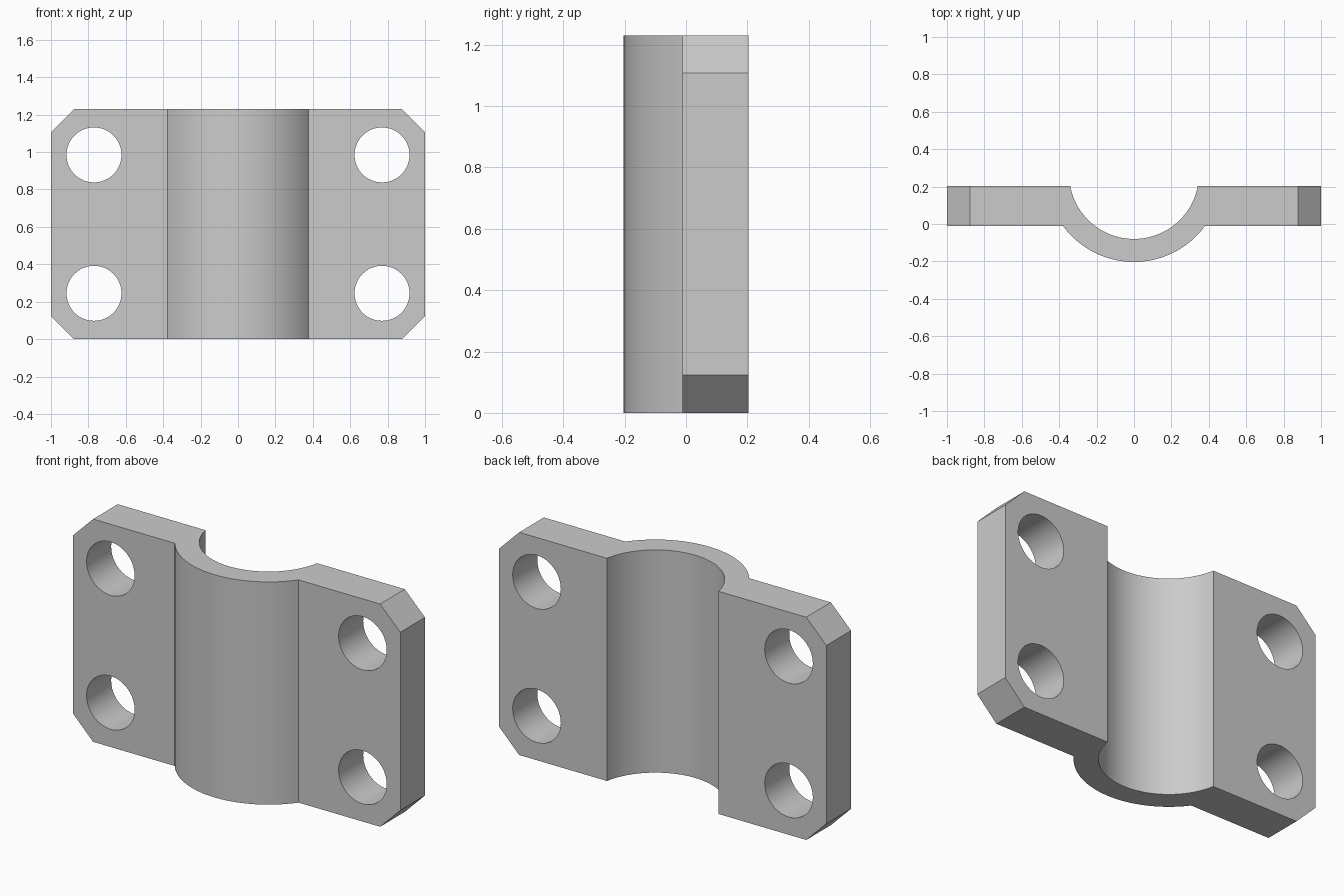
import bpy
import bmesh
import math
from mathutils import Matrix

cube = bpy.data.objects.get("Cube")
if cube:
    bpy.data.objects.remove(cube, do_unlink=True)

HEIGHT = 1.23
BACK, FRONT = 0.203, -0.012      # flange faces
CENTRE_Y = 0.267                 # saddle axis
INNER, OUTER = 0.347, 0.47       # saddle radii
CHAMFER = 0.123
HOLE_X, HOLE_DZ, HOLE_R = 0.77, 0.37, 0.147

grey = bpy.data.materials.new("plain grey")
grey.use_nodes = True
colour = (0.6, 0.6, 0.6, 1)
grey.diffuse_color = colour
grey.node_tree.nodes["Principled BSDF"].inputs["Base Color"].default_value = colour


def make_object(name, bm):
    bmesh.ops.recalc_face_normals(bm, faces=bm.faces)
    mesh = bpy.data.meshes.new(name)
    bm.to_mesh(mesh)
    bm.free()
    mesh.materials.append(grey)
    obj = bpy.data.objects.new(name, mesh)
    bpy.context.collection.objects.link(obj)
    return obj


def arc(radius, end_y, steps=48):
    """Lower arc from -x to +x, ending where it meets the plane y = end_y."""
    half = math.acos((CENTRE_Y - end_y) / radius)
    angles = [half * (2 * i / steps - 1) for i in range(steps + 1)]
    return [(radius * math.sin(a), CENTRE_Y - radius * math.cos(a)) for a in angles]


# Clamp body: flanges and half-round saddle as one extruded profile
profile = [(-1, FRONT)] + arc(OUTER, FRONT) + [(1, FRONT), (1, BACK)]
profile += arc(INNER, BACK)[::-1] + [(-1, BACK)]
bm = bmesh.new()
base = bm.faces.new([bm.verts.new((x, y, 0)) for x, y in profile])
ext = bmesh.ops.extrude_face_region(bm, geom=[base])
top = [v for v in ext["geom"] if isinstance(v, bmesh.types.BMVert)]
bmesh.ops.translate(bm, verts=top, vec=(0, 0, HEIGHT))

# Chamfered outer corners
corners = [e for e in bm.edges
           if all(abs(v.co.x) > 0.99 for v in e.verts)
           and abs(e.verts[0].co.z - e.verts[1].co.z) < 0.01]
bmesh.ops.bevel(bm, geom=corners, offset=CHAMFER, segments=1, affect='EDGES')
body = make_object("clamp_body", bm)

# Four bolt holes
bm = bmesh.new()
for sx in (-1, 1):
    for sz in (-1, 1):
        place = Matrix.Translation((sx * HOLE_X, 0.1, HEIGHT / 2 + sz * HOLE_DZ))
        bmesh.ops.create_cone(bm, cap_ends=True, segments=64, radius1=HOLE_R,
                              radius2=HOLE_R, depth=1,
                              matrix=place @ Matrix.Rotation(math.pi / 2, 4, 'X'))
cutter = make_object("bolt_hole_cutter", bm)
cutter.hide_render = True

cut = body.modifiers.new("bolt holes", 'BOOLEAN')
cut.operation = 'DIFFERENCE'
cut.solver = 'EXACT'
cut.object = cutter

bpy.ops.object.select_all(action='DESELECT')
body.select_set(True)
bpy.context.view_layer.objects.active = body
bpy.ops.object.modifier_apply(modifier=cut.name)
bpy.data.objects.remove(cutter, do_unlink=True)
bpy.ops.object.shade_smooth_by_angle(angle=math.radians(30))
